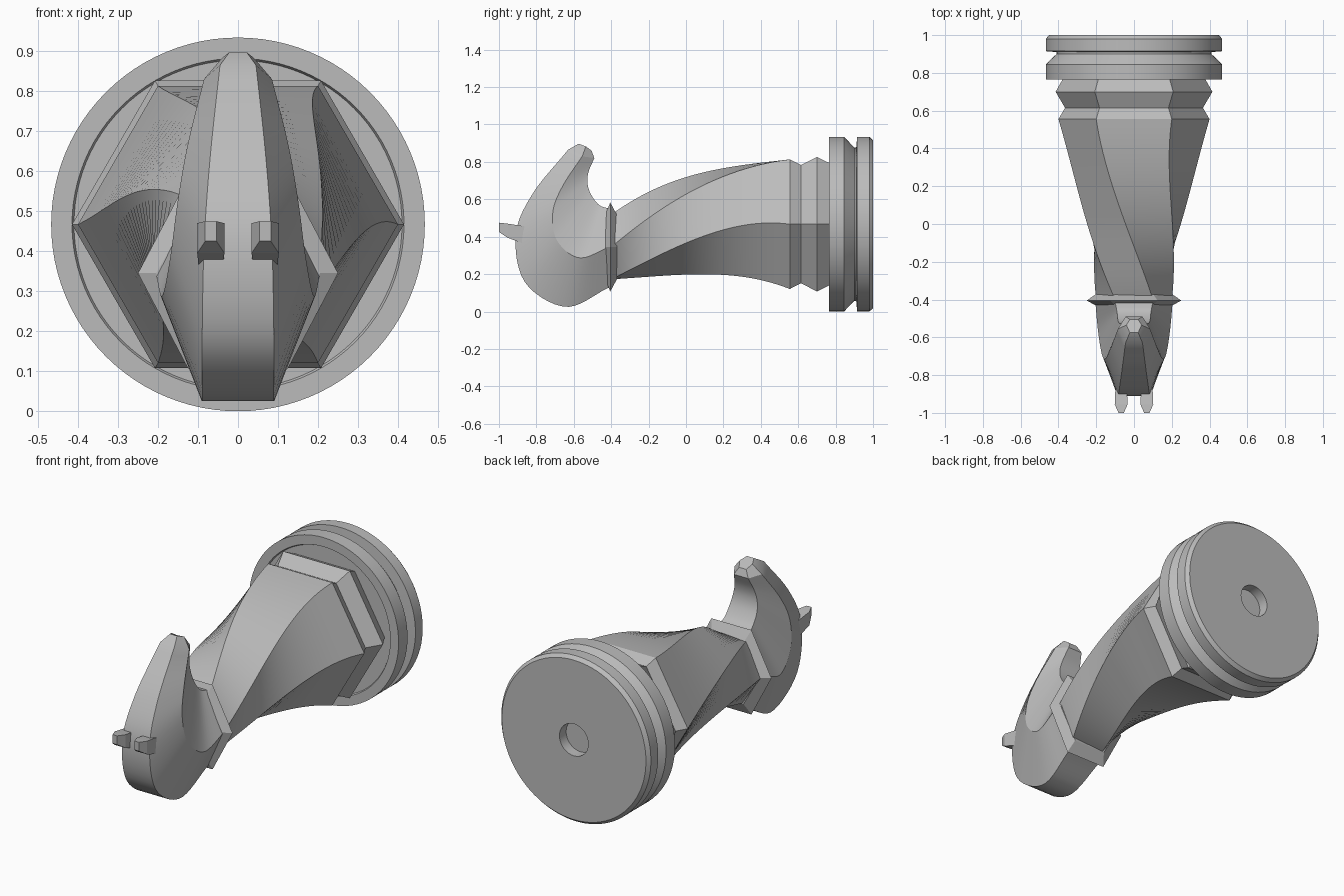
import bpy
import bmesh
from math import cos, sin, radians, pi
from mathutils import Vector

if "Cube" in bpy.data.objects:
    bpy.data.objects.remove(bpy.data.objects["Cube"])

grey = bpy.data.materials.new("plain grey")
grey.use_nodes = True
COLOR = (0.5, 0.5, 0.5, 1)
grey.diffuse_color = COLOR
grey.node_tree.nodes["Principled BSDF"].inputs["Base Color"].default_value = COLOR


def loft(name, rings, smooth=True):
    """Skin a row of equal point rings and cap both ends."""
    bm = bmesh.new()
    rows = [[bm.verts.new(p) for p in ring] for ring in rings]
    n = len(rows[0])
    for a, b in zip(rows, rows[1:]):
        for i in range(n):
            j = (i + 1) % n
            bm.faces.new((a[i], a[j], b[j], b[i]))
    bm.faces.new(rows[0])
    bm.faces.new(rows[-1])
    bmesh.ops.recalc_face_normals(bm, faces=bm.faces)
    mesh = bpy.data.meshes.new(name)
    bm.to_mesh(mesh)
    bm.free()
    mesh.materials.append(grey)
    obj = bpy.data.objects.new(name, mesh)
    bpy.context.collection.objects.link(obj)
    if smooth:
        bpy.ops.object.select_all(action="DESELECT")
        obj.select_set(True)
        bpy.context.view_layer.objects.active = obj
        bpy.ops.object.shade_smooth_by_angle(angle=radians(25))
    return obj


def ngon(sides, y, r, z, turn=0.0):
    """Regular polygon facing along y."""
    angles = [2 * pi * i / sides - turn for i in range(sides)]
    return [Vector((r * cos(a), y, z + r * sin(a))) for a in angles]


def catmull(points, t):
    """Point on a smooth curve through the given vectors, t in 0..1."""
    s = t * (len(points) - 1)
    i = min(int(s), len(points) - 2)
    u = s - i
    p1, p2 = points[i], points[i + 1]
    p0 = points[i - 1] if i else 2 * p1 - p2
    p3 = points[i + 2] if i + 2 < len(points) else 2 * p2 - p1
    m1, m2 = (p2 - p0) / 2, (p3 - p1) / 2
    return (p1 * (2 * u**3 - 3 * u**2 + 1) + m1 * (u**3 - 2 * u**2 + u)
            + p2 * (3 * u**2 - 2 * u**3) + m2 * (u**3 - u**2))


# Round wall plate with a shallow front recess, a groove and a back hole
AXIS = 0.467
plate = [(0.775, 0.41), (0.765, 0.415), (0.765, AXIS), (0.845, AXIS), (0.9, 0.41),
         (0.91, 0.41), (0.915, AXIS), (0.98, AXIS), (1, 0.45), (1, 0.09), (0.94, 0.09)]
loft("wall_plate", [ngon(96, y, r, AXIS) for y, r in plate])

# Six-sided collar
collar = [(0.555, 0.4), (0.615, 0.365), (0.7, 0.415), (0.78, 0.37)]
loft("hex_collar", [ngon(6, y, r, AXIS) for y, r in collar], smooth=False)

# Tapered arm that twists by one hexagon side
STEPS = 32
START, END, NECK = 0.555, -0.4, 0.345
arm = []
for k in range(STEPS + 1):
    t = k / STEPS
    arm.append(ngon(6, START + t * (END - START), 0.4 - 0.28 * t + 0.08 * t * t,
                    AXIS + 0.133 * t - 0.255 * t * t, radians(60) * t * t))
loft("twisted_arm", arm)

# Ridged ring between arm and hook
ring = [(-0.43, 0.205), (-0.405, 0.25), (-0.37, 0.2)]
flange = [ngon(6, y, r, NECK) for y, r in ring]
for p in flange[1]:
    p.z = NECK + (p.z - NECK) * 1.1
loft("neck_ring", flange, smooth=False)

# Hook: half-width, y, z along the outer, widest and inner edges
outer = [(0.105, -0.41, 0.13), (0.09, -0.64, 0.025), (0.09, -0.86, 0.155),
         (0.085, -0.91, 0.41), (0.07, -0.82, 0.63), (0.045, -0.63, 0.865)]
widest = [(0.205, -0.41, 0.345), (0.19, -0.57, 0.287), (0.17, -0.69, 0.38),
          (0.15, -0.712, 0.53), (0.125, -0.66, 0.67), (0.085, -0.555, 0.83)]
inner = [(0.1, -0.41, 0.55), (0.09, -0.465, 0.57), (0.085, -0.51, 0.63),
         (0.075, -0.527, 0.69), (0.06, -0.52, 0.75), (0.045, -0.49, 0.82)]
edges = [[Vector(p) for p in e] for e in (outer, widest, inner)]


def mirrored(o, w, i):
    """Hexagonal section from its three right-hand corners."""
    flip = lambda p: Vector((-p[0], p[1], p[2]))
    return [Vector(o), Vector(w), Vector(i), flip(i), flip(w), flip(o)]


sections = [mirrored(*(catmull(e, k / STEPS) for e in edges)) for k in range(STEPS + 1)]
sections.append(mirrored((0.022, -0.575, 0.897), (0.04, -0.535, 0.883), (0.022, -0.505, 0.86)))
loft("hook", sections)

# Pair of tapered pegs on the hook front: y, low z, high z, half-width
peg = [(-0.86, 0.36, 0.455, 0.03), (-0.955, 0.395, 0.47, 0.034), (-1, 0.425, 0.475, 0.014)]
for side, name in ((1, "left_peg"), (-1, "right_peg")):
    x = side * 0.068
    loft(name, [[(x - w, y, lo), (x + w, y, lo), (x + w, y, hi), (x - w, y, hi)]
                for y, lo, hi, w in peg], smooth=False)
